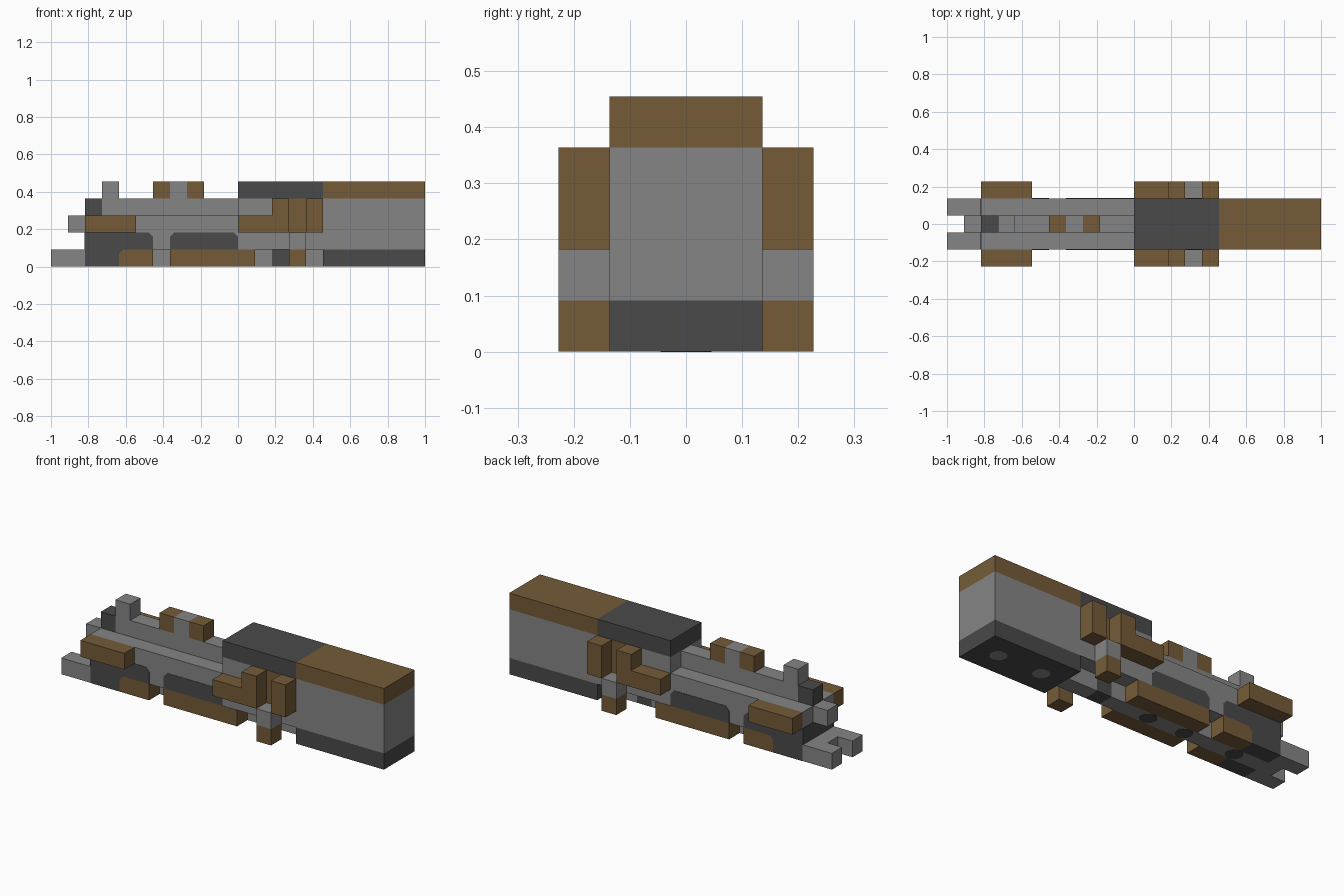
import bpy, bmesh, math

cube = bpy.data.objects.get("Cube")
if cube:
    bpy.data.objects.remove(cube, do_unlink=True)

U = 1 / 11  # size of one block


def material(name, colour):
    m = bpy.data.materials.new(name)
    m.use_nodes = True
    m.diffuse_color = (*colour, 1)
    m.node_tree.nodes["Principled BSDF"].inputs["Base Color"].default_value = (*colour, 1)
    return m


GREY = material("grey metal", (0.235, 0.235, 0.235))
DARK = material("dark iron", (0.068, 0.068, 0.068))
BROWN = material("brown wood", (0.178, 0.105, 0.040))


def prism(name, mat, outline, y0, y1):
    """Extrude an outline of (x, z) block units from y0 to y1."""
    bm = bmesh.new()
    face = bm.faces.new([bm.verts.new((x * U, y0 * U, z * U)) for x, z in outline])
    new = bmesh.ops.extrude_face_region(bm, geom=[face])["geom"]
    moved = [v for v in new if isinstance(v, bmesh.types.BMVert)]
    bmesh.ops.translate(bm, verts=moved, vec=(0, (y1 - y0) * U, 0))
    bmesh.ops.recalc_face_normals(bm, faces=bm.faces)
    mesh = bpy.data.meshes.new(name)
    bm.to_mesh(mesh)
    bm.free()
    mesh.materials.append(mat)
    ob = bpy.data.objects.new(name, mesh)
    bpy.context.collection.objects.link(ob)
    return ob


def block(name, mat, x0, x1, z0, z1, y0, y1):
    return prism(name, mat, [(x0, z0), (x1, z0), (x1, z1), (x0, z1)], y0, y1)


def middle(name, mat, x0, x1, z0, z1, half):
    return block(name, mat, x0, x1, z0, z1, -half, half)


def sides(name, mat, outline, y0, y1):
    prism(name + "_left_side", mat, outline, y0, y1)
    prism(name + "_right_side", mat, outline, -y1, -y0)


def side_blocks(name, mat, x0, x1, z0, z1, y0, y1):
    sides(name, mat, [(x0, z0), (x1, z0), (x1, z1), (x0, z1)], y0, y1)


# Rear housing
middle("housing_body", GREY, 0, 11, 1, 4, 1.5)
middle("housing_base", DARK, 5, 11, 0, 1, 1.5)
middle("housing_roof_dark", DARK, 0, 5, 4, 5, 1.5)
middle("housing_roof_wood", BROWN, 5, 11, 4, 5, 1.5)

# Long body and top ridge
middle("long_body", GREY, -9, 0, 1, 3, 1.5)
middle("ridge", GREY, -8, 0, 3, 4, 0.5)
middle("ridge_end", DARK, -9, -8, 3, 4, 0.5)
middle("ridge_post", GREY, -8, -7, 4, 5, 0.5)
middle("nose", GREY, -10, -9, 2, 3, 0.5)
middle("nose_plate", DARK, -9.03, -9, 1, 2, 1.5)

# Top bumps
for name, mat, x in (("front", BROWN, -5), ("middle", GREY, -4), ("rear", BROWN, -3)):
    middle(name + "_bump", mat, x, x + 1, 4, 5, 0.5)

# Chassis, cross beam and prongs
middle("chassis", GREY, -9, 2, 0, 1, 0.5)
middle("chassis_joint", DARK, 2, 3, 0, 1, 0.5)
middle("chassis_rear", GREY, 3, 5, 0, 1, 0.5)
middle("cross_beam", GREY, -10, -9, 0, 1, 1.5)
side_blocks("prong", GREY, -11, -10, 0, 1, 0.5, 1.5)

# Lower side panels with clipped corners
sides("front_panel", DARK, [(-9, 0), (-7, 0), (-7, 0.75), (-6.75, 1), (-5, 1),
                            (-5, 1.75), (-5.25, 2), (-9, 2)], 0.5, 1.52)
sides("rear_panel", DARK, [(-4, 1), (0, 1), (0, 1.75), (-0.25, 2),
                           (-3.75, 2), (-4, 1.75)], 1.4, 1.52)
sides("front_skid", BROWN, [(-7, 0), (-5, 0), (-5, 1), (-6.75, 1), (-7, 0.75)], 0.5, 1.52)
side_blocks("rear_skid", BROWN, -4, 1, 0, 1, 0.5, 1.52)

# Outer side parts
side_blocks("front_rail", BROWN, -9, -6, 2, 3, 1.5, 2.5)
sides("rear_arm", BROWN, [(0, 2), (3, 2), (3, 4), (2, 4), (2, 3), (0, 3)], 1.5, 2.5)
side_blocks("rear_upright", BROWN, 4, 5, 2, 4, 1.5, 2.5)
side_blocks("upright_backing", BROWN, 3, 4, 2, 4, 1.45, 1.52)
side_blocks("peg", GREY, 3, 4, 1, 2, 1.5, 2.5)
side_blocks("peg_foot", BROWN, 3, 4, 0, 1, 1.5, 2.5)

# Round studs set flush in the underside
for i, (x, mat) in enumerate(((9.5, GREY), (6.5, GREY), (-1, DARK), (-3.5, DARK), (-7, DARK))):
    bpy.ops.mesh.primitive_cylinder_add(vertices=16, radius=0.5 * U, depth=0.004,
                                        location=(x * U, 0, 0.001))
    stud = bpy.context.object
    stud.name = f"underside_stud_{i + 1}"
    stud.data.materials.append(mat)
